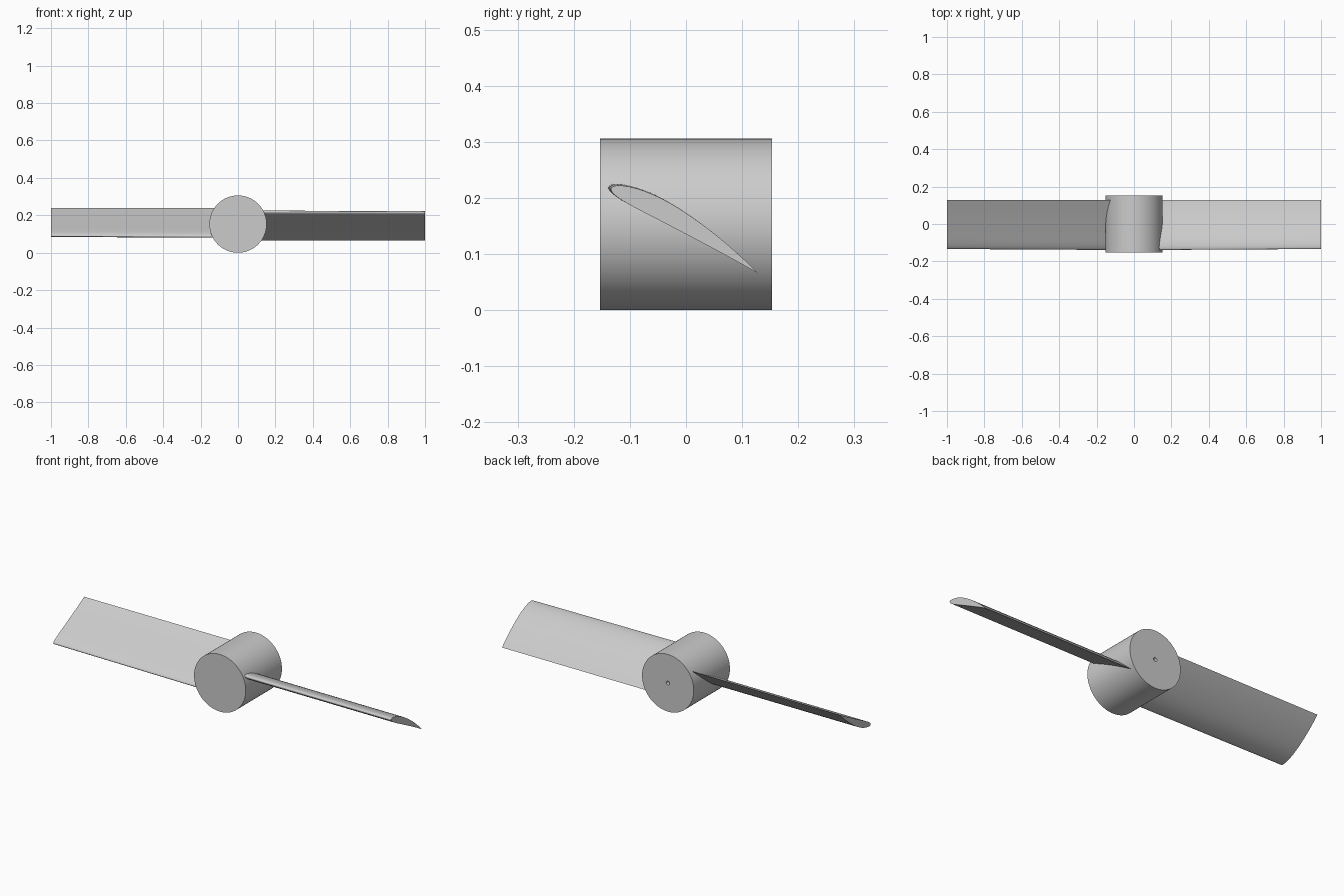
import bpy, bmesh, math
from mathutils import Matrix, Vector

cube = bpy.data.objects.get("Cube")
if cube:
    bpy.data.objects.remove(cube, do_unlink=True)

grey = bpy.data.materials.new("light_grey")
grey.use_nodes = True
colour = (0.6, 0.6, 0.6, 1)
grey.diffuse_color = colour
grey.node_tree.nodes["Principled BSDF"].inputs["Base Color"].default_value = colour

R = 0.153  # hub radius, half length and axis height


def finish(name, bm):
    bmesh.ops.recalc_face_normals(bm, faces=bm.faces)
    mesh = bpy.data.meshes.new(name)
    bm.to_mesh(mesh)
    bm.free()
    mesh.materials.append(grey)
    obj = bpy.data.objects.new(name, mesh)
    bpy.context.collection.objects.link(obj)
    bpy.ops.object.select_all(action='DESELECT')
    obj.select_set(True)
    bpy.context.view_layer.objects.active = obj
    bpy.ops.object.shade_smooth_by_angle(angle=math.radians(35))
    return obj


def make_hub():
    # Lathed cylinder along y with a small blind shaft hole in the back
    bore, floor = 0.01, 0.0
    profile = [(0, -R), (R, -R), (R, R), (bore, R), (bore, floor), (0, floor)]
    bm = bmesh.new()
    verts = [bm.verts.new((r, y, R)) for r, y in profile]
    edges = [bm.edges.new(pair) for pair in zip(verts, verts[1:])]
    bmesh.ops.spin(bm, geom=verts + edges, cent=(0, 0, R), axis=(0, 1, 0),
                   angle=math.tau, steps=96)
    bmesh.ops.remove_doubles(bm, verts=bm.verts, dist=1e-5)
    finish("hub", bm)


def airfoil(n=32, camber=0.04, peak=0.4, thick=0.12):
    # Cambered wing section, chord from 0 to 1, upper side first
    upper, lower = [], []
    for i in range(n + 1):
        x = (1 - math.cos(math.pi * i / n)) / 2
        t = 5 * thick * (0.2969 * math.sqrt(x) - 0.126 * x - 0.3516 * x**2
                         + 0.2843 * x**3 - 0.1036 * x**4)
        p = peak if x < peak else 1 - peak
        mid = camber / p**2 * (1 - 2 * peak + 2 * peak * x - x**2 if x >= peak
                               else 2 * peak * x - x**2)
        slope = math.atan(2 * camber / p**2 * (peak - x))
        dx, dz = t * math.sin(slope), t * math.cos(slope)
        upper.append((x - dx, mid + dz))
        lower.append((x + dx, mid - dz))
    return upper[::-1] + lower[1:-1]


def make_blade(name, turn):
    # Pitched section lofted outward, narrowing slightly from the trailing edge
    pitch = math.radians(30)
    c, s = math.cos(pitch), math.sin(pitch)
    bm = bmesh.new()
    rings = []
    for x, chord in ((0.1, 0.308), (1.0, 0.302)):
        ring = []
        for u, v in airfoil():
            u = (u - 1) * chord
            v *= chord
            ring.append(bm.verts.new((x, 0.128 + u * c + v * s,
                                      0.066 - u * s + v * c)))
        rings.append(ring)
    root, tip = rings
    for i in range(len(root)):
        j = (i + 1) % len(root)
        bm.faces.new((root[i], root[j], tip[j], tip[i]))
    bm.faces.new(root)
    bm.faces.new(tip)
    bmesh.ops.rotate(bm, verts=bm.verts, cent=Vector((0, 0, R)),
                     matrix=Matrix.Rotation(turn, 3, 'Y'))
    finish(name, bm)


make_hub()
make_blade("left_blade", 0)
make_blade("right_blade", math.pi)
